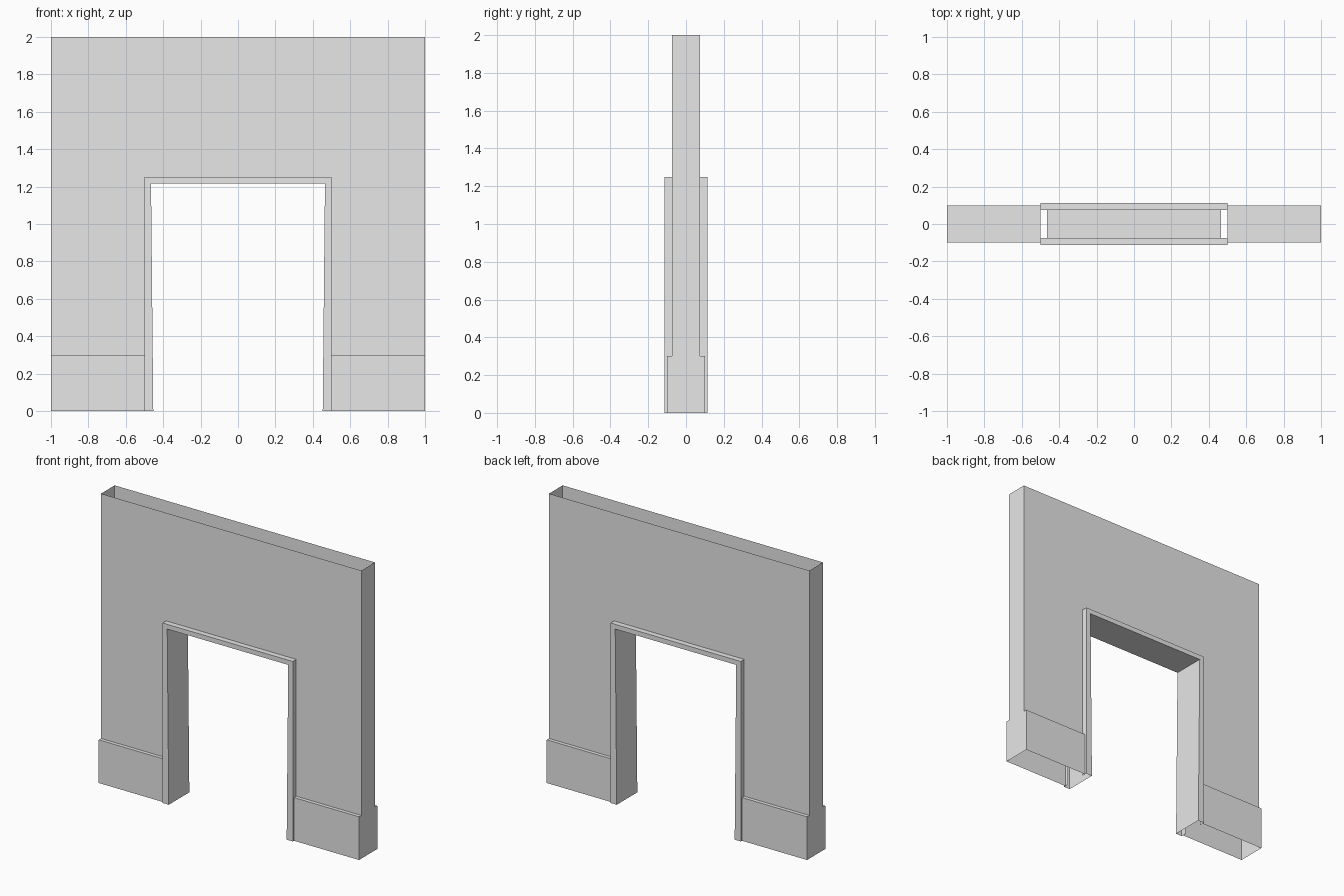
import bpy

cube = bpy.data.objects.get("Cube")
if cube:
    bpy.data.objects.remove(cube, do_unlink=True)

plaster = bpy.data.materials.new("light_grey")
plaster.use_nodes = True
GREY = (0.8, 0.8, 0.8, 1)
plaster.diffuse_color = GREY
plaster.node_tree.nodes["Principled BSDF"].inputs["Base Color"].default_value = GREY

HEIGHT, HALF = 2.0, 1.0
WALL_Y, SKIRT_Y, FRAME_Y = 0.075, 0.1, 0.113
SKIRT_Z = 0.3
OPEN_X, OPEN_Z = 0.5, 1.25           # outer edge of the frame
JAMB_TOP, JAMB_FOOT, SOFFIT_Z = 0.465, 0.453, 1.217


def sheet(name, faces):
    """Open shell from a list of polygons."""
    verts, polys = [], []
    for face in faces:
        polys.append(range(len(verts), len(verts) + len(face)))
        verts += face
    mesh = bpy.data.meshes.new(name)
    mesh.from_pydata(verts, [], [list(p) for p in polys])
    mesh.materials.append(plaster)
    obj = bpy.data.objects.new(name, mesh)
    bpy.context.collection.objects.link(obj)
    weld = obj.modifiers.new("weld", 'WELD')
    weld.merge_threshold = 0.0005
    return obj


def panel(outline, y):
    """Upright polygon at depth y, facing away from the middle."""
    pts = [(x, y, z) for x, z in outline]
    return pts if y < 0 else pts[::-1]


def strip(a, b, y0, y1):
    """Band joining two x-z points across the depth y0 to y1."""
    return [(a[0], y0, a[1]), (b[0], y0, b[1]), (b[0], y1, b[1]), (a[0], y1, a[1])]


def rect(x0, x1, z0, z1):
    return [(x0, z0), (x1, z0), (x1, z1), (x0, z1)]


# Hollow wall, open at the top
wall = []
for y in (-WALL_Y, WALL_Y):
    wall += [panel(rect(-HALF, -OPEN_X, SKIRT_Z, OPEN_Z), y),
             panel(rect(OPEN_X, HALF, SKIRT_Z, OPEN_Z), y),
             panel(rect(-HALF, HALF, OPEN_Z, HEIGHT), y)]
wall += [strip((HALF, SKIRT_Z), (HALF, HEIGHT), WALL_Y, -WALL_Y),
         strip((-HALF, SKIRT_Z), (-HALF, HEIGHT), -WALL_Y, WALL_Y)]
wall[-2].reverse()
wall[-1].reverse()
sheet("wall", wall)

# Skirting at the foot of each leg, open below and towards the doorway
for side, s in (("left", 1), ("right", -1)):
    x0, x1 = sorted((s * OPEN_X, s * HALF))
    skirt = [panel(rect(x0, x1, 0, SKIRT_Z), y) for y in (-SKIRT_Y, SKIRT_Y)]
    skirt.append(strip((x0, SKIRT_Z), (x1, SKIRT_Z), -SKIRT_Y, SKIRT_Y))
    skirt.append(strip((s * HALF, 0), (s * HALF, SKIRT_Z), s * SKIRT_Y, -s * SKIRT_Y)[::-1])
    sheet(side + "_skirting", skirt)

# Door frame: raised casing on both faces, tapered jambs and soffit
outer = [(-OPEN_X, 0), (-OPEN_X, OPEN_Z), (OPEN_X, OPEN_Z), (OPEN_X, 0)]
inner = [(-JAMB_FOOT, 0), (-JAMB_TOP, SOFFIT_Z), (JAMB_TOP, SOFFIT_Z), (JAMB_FOOT, 0)]
frame = []
for i in range(3):
    o0, o1, i0, i1 = outer[i], outer[i + 1], inner[i], inner[i + 1]
    for y in (-FRAME_Y, FRAME_Y):
        frame.append(panel([o0, i0, i1, o1], y))
    frame.append(strip(o0, o1, -FRAME_Y, -WALL_Y))
    frame.append(strip(o0, o1, WALL_Y, FRAME_Y))
    frame.append(strip(i0, i1, FRAME_Y, -FRAME_Y))
sheet("door_frame", frame)
